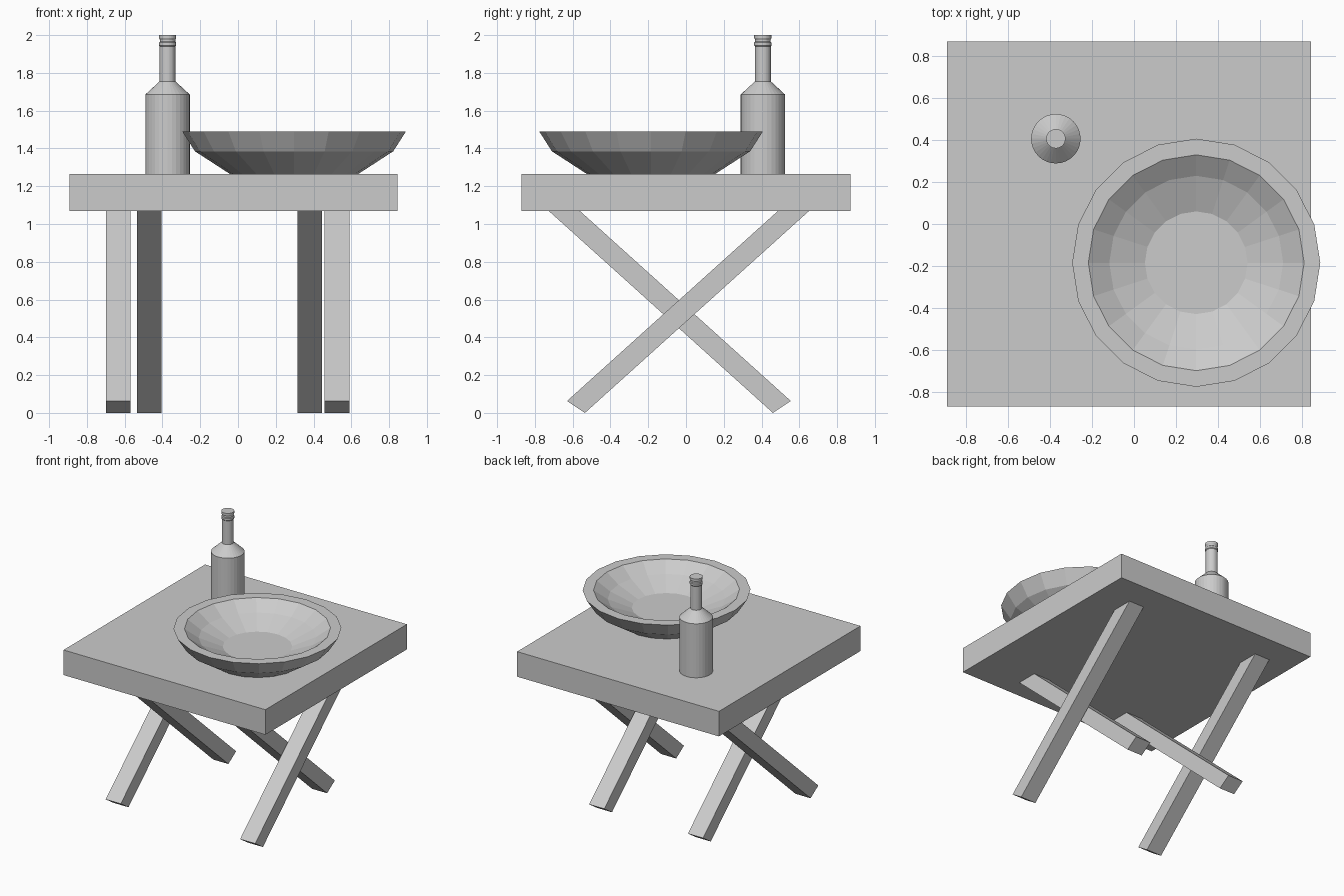
import bpy, bmesh, math

if "Cube" in bpy.data.objects:
    bpy.data.objects.remove(bpy.data.objects["Cube"])


def finish(name, bm):
    bmesh.ops.recalc_face_normals(bm, faces=bm.faces)
    mesh = bpy.data.meshes.new(name)
    bm.to_mesh(mesh)
    bm.free()
    obj = bpy.data.objects.new(name, mesh)
    bpy.context.collection.objects.link(obj)
    return obj


def prism(name, profile, x0, x1):
    """Extrude a (y, z) outline from x0 to x1."""
    bm = bmesh.new()
    face = bm.faces.new([bm.verts.new((x0, y, z)) for y, z in profile])
    new = bmesh.ops.extrude_face_region(bm, geom=[face])["geom"]
    verts = [g for g in new if isinstance(g, bmesh.types.BMVert)]
    bmesh.ops.translate(bm, verts=verts, vec=(x1 - x0, 0, 0))
    return finish(name, bm)


def lathe(name, profile, centre, sides):
    """Revolve a (radius, z) profile, capping both ends with flat discs."""
    bm = bmesh.new()
    rings = []
    for r, z in profile:
        angles = [2 * math.pi * i / sides for i in range(sides)]
        rings.append([bm.verts.new((centre[0] + r * math.cos(a),
                                    centre[1] + r * math.sin(a), z)) for a in angles])
    for a, b in zip(rings, rings[1:]):
        for i in range(sides):
            j = (i + 1) % sides
            bm.faces.new((a[i], a[j], b[j], b[i]))
    bm.faces.new(rings[0])
    bm.faces.new(rings[-1])
    return finish(name, bm)


# Thick table top
prism("table_top", [(-0.87, 1.07), (0.87, 1.07), (0.87, 1.265), (-0.87, 1.265)], -0.893, 0.845)

# Crossed legs: outer pair leans back, inner pair leans forward
outer = [(-0.63, 0.063), (-0.535, 0.003), (0.655, 1.072), (0.49, 1.072)]
inner = [(0.555, 0.063), (0.46, 0.003), (-0.73, 1.072), (-0.565, 1.072)]
outer[1], inner[1] = (-0.535, 0.0), (0.46, 0.0)
for side, xo, xi in (("left", -0.698, -0.535), ("right", 0.459, 0.315)):
    prism("outer_leg_" + side, outer, xo, xo + 0.13)
    prism("inner_leg_" + side, inner, xi, xi + 0.13)

# Faceted bowl: outside wall, flat rim, inside wall, floor
lathe("bowl", [(0.34, 1.265), (0.525, 1.385), (0.592, 1.49),
               (0.515, 1.49), (0.415, 1.42), (0.245, 1.35)], (0.297, -0.185), 20)

# Bottle with sloped shoulder and ringed mouth
lathe("bottle", [(0.118, 1.265), (0.118, 1.685), (0.042, 1.755), (0.042, 1.94),
                 (0.046, 1.945), (0.046, 1.96), (0.041, 1.965), (0.041, 1.975),
                 (0.046, 1.985), (0.046, 2.0)], (-0.373, 0.407), 32)
